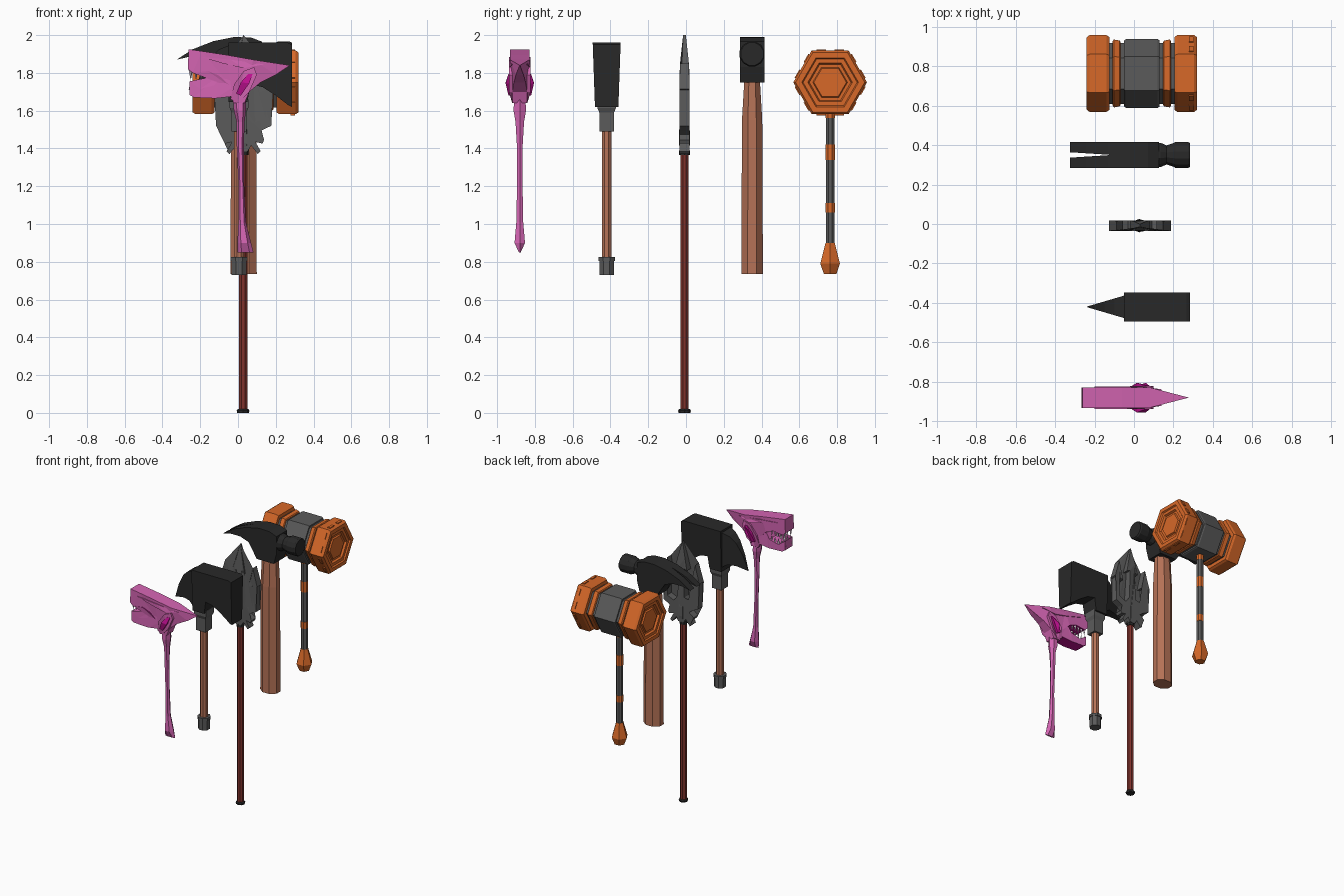
import bpy, bmesh, math
from mathutils import Matrix, Vector

if "Cube" in bpy.data.objects:
    bpy.data.objects.remove(bpy.data.objects["Cube"])


def material(name, r, g, b):
    m = bpy.data.materials.new(name)
    m.diffuse_color = (r, g, b, 1)
    m.use_nodes = True
    m.node_tree.nodes["Principled BSDF"].inputs["Base Color"].default_value = m.diffuse_color
    return m


PINK = material("pink", 0.66, 0.13, 0.45)
MAGENTA = material("magenta", 0.52, 0.005, 0.28)
TOOTH = material("pale_tooth", 0.80, 0.62, 0.76)
BLACK = material("black_steel", 0.022, 0.022, 0.022)
GREY = material("grey_steel", 0.105, 0.105, 0.105)
ORANGE = material("orange", 0.68, 0.14, 0.022)
BROWN = material("brown_wood", 0.47, 0.17, 0.095)
RED = material("red_wood", 0.21, 0.032, 0.025)


def finish(name, bm, *mats):
    bmesh.ops.recalc_face_normals(bm, faces=bm.faces)
    me = bpy.data.meshes.new(name)
    bm.to_mesh(me)
    bm.free()
    for m in mats:
        me.materials.append(m)
    ob = bpy.data.objects.new(name, me)
    bpy.context.collection.objects.link(ob)
    return ob


def loft(name, mat, rings, n, c, axis="z", phase=0.0):
    """Rings of (t, ra, rb, shift) along an axis; ends are capped."""
    bm = bmesh.new()
    loops = []
    for ring in rings:
        t, ra = ring[0], ring[1]
        rb = ring[2] if len(ring) > 2 else ra
        sh = ring[3] if len(ring) > 3 else 0
        loop = []
        for i in range(n):
            k = 2 * math.pi * i / n + phase
            a, b = ra * math.cos(k) + sh, rb * math.sin(k)
            p = (c[0] + a, c[1] + b, t) if axis == "z" else (t, c[0] + a, c[1] + b)
            loop.append(bm.verts.new(p))
        loops.append(loop)
    for p, q in zip(loops, loops[1:]):
        for i in range(n):
            j = (i + 1) % n
            bm.faces.new((p[i], p[j], q[j], q[i]))
    bm.faces.new(loops[0])
    bm.faces.new(loops[-1])
    return finish(name, bm, mat)


def prism(name, mats, pts, y, half, rule=None):
    """Side profile in x-z, with half thickness given by half(x, z)."""
    bm = bmesh.new()
    a = [bm.verts.new((x, y - half(x, z), z)) for x, z in pts]
    b = [bm.verts.new((x, y + half(x, z), z)) for x, z in pts]
    caps = [bm.faces.new(a), bm.faces.new(b)]
    n = len(pts)
    for i in range(n):
        j = (i + 1) % n
        bm.faces.new((a[i], a[j], b[j], b[i]))
    bmesh.ops.triangulate(bm, faces=caps)
    bmesh.ops.recalc_face_normals(bm, faces=bm.faces)
    if rule:
        for f in bm.faces:
            f.normal_update()
            f.material_index = int(rule(f))
    return finish(name, bm, *mats)


# ---------------- shark-headed axe ----------------
SY = -0.88
prism("shark_upper_head", (PINK, MAGENTA),
      [(-.262, 1.925), (-.19, 1.915), (-.06, 1.895), (.08, 1.87), (.275, 1.84), (.20, 1.79),
       (.12, 1.75), (.06, 1.70), (.035, 1.64), (-.025, 1.64), (-.03, 1.72), (-.10, 1.785),
       (-.16, 1.81), (-.24, 1.80), (-.265, 1.82)], SY,
      lambda x, z: .052 * min(1, (.278 - x) / .20) * (1 if z > 1.75 else .75),
      lambda f: f.normal.z < -.6 and f.calc_center_median().x < -.06)
prism("shark_lower_jaw", (PINK, MAGENTA),
      [(-.258, 1.755), (-.258, 1.685), (-.235, 1.67), (-.12, 1.665), (-.03, 1.675), (.0, 1.74),
       (-.09, 1.79), (-.125, 1.735), (-.20, 1.715)], SY,
      lambda x, z: .046 if x < -.1 else .042,
      lambda f: f.normal.z > .5 and abs(f.normal.y) < .5)
# brow ridge running back into the crest
prism("shark_brow_ridge", (PINK,),
      [(-.20, 1.885), (-.04, 1.87), (.14, 1.845), (.03, 1.825), (-.08, 1.85)], SY,
      lambda x, z: .057 if x < .05 else .042)
prism("shark_gill_frame", (PINK,),
      [(-.04, 1.66), (.0, 1.64), (.06, 1.70), (.10, 1.79), (.085, 1.83), (.03, 1.81), (-.02, 1.74)], SY,
      lambda x, z: .058 if z > 1.67 else .040)
prism("shark_gill_inset", (MAGENTA,),
      [(-.01, 1.69), (.015, 1.68), (.06, 1.745), (.078, 1.795), (.055, 1.795), (.015, 1.75)], SY,
      lambda x, z: .075 if 1.7 < z < 1.79 else .060)
# teeth in two rows on each jaw
bm = bmesh.new()
for side in (-1, 1):
    for i in range(5):
        for up in (0, 1):
            x = -.25 + i * .028
            z = (1.79, 1.735)[up]
            rot = Matrix.Rotation(0 if up else math.pi, 4, "X")
            bmesh.ops.create_cone(bm, cap_ends=True, segments=4, radius1=.011, radius2=.001, depth=.05,
                                  matrix=Matrix.Translation((x, SY + side * .034, z)) @ rot)
finish("shark_teeth", bm, TOOTH)
loft("shark_handle", PINK,
     [(.85, .042, .006, .022), (.90, .036, .032, .015), (1.01, .02, .021, .004), (1.2, .015, .017, 0),
      (1.42, .019, .018, -.006), (1.54, .021, .026, -.004), (1.60, .032, .038, -.008),
      (1.68, .036, .034, -.010)], 6, (.018, SY))

# ---------------- war axe ----------------
AY = -0.42
block_half = lambda x, z: .062 + .012 * (z - 1.62) / .34
prism("axe_block", (BLACK,),
      [(-.05, 1.96), (.265, 1.96), (.285, 1.95), (.285, 1.62), (.265, 1.63), (.20, 1.68), (.13, 1.725),
       (.065, 1.74), (.05, 1.645), (-.05, 1.645)], AY, block_half)
prism("axe_blade", (BLACK,),
      [(-.05, 1.945), (-.10, 1.925), (-.15, 1.88), (-.20, 1.79), (-.237, 1.68), (-.15, 1.705),
       (-.09, 1.705), (-.05, 1.68)], AY, lambda x, z: .056 * (x + .24) / .19 + .001)
Q = math.pi / 4
loft("axe_socket", GREY, [(1.49, .055), (1.59, .055), (1.615, .07), (1.66, .07)], 4, (.005, AY), phase=Q)
loft("axe_handle", BROWN, [(.80, .028), (1.52, .028)], 8, (.005, AY), phase=Q / 2)
loft("axe_pommel", GREY, [(.73, .042), (.805, .042), (.805, .048), (.825, .048)], 8, (.005, AY), phase=Q / 2)

# ---------------- trident ----------------
TX, TY = .03, -.008
half_outline = [(.022, 1.385), (.04, 1.415), (.075, 1.37), (.09, 1.385), (.062, 1.435), (.10, 1.425),
                (.108, 1.445), (.07, 1.475), (.095, 1.495), (.146, 1.52), (.146, 1.71), (.157, 1.715),
                (.118, 1.85), (.085, 1.70), (.116, 1.71), (.116, 1.56), (.06, 1.535), (.028, 1.58),
                (.022, 1.80), (.05, 1.79), (.03, 1.88)]
outline = ([(TX + u, z) for u, z in half_outline] + [(TX, 2.0)]
           + [(TX - u, z) for u, z in reversed(half_outline)])
prism("trident_head", (GREY,), outline, TY,
      lambda x, z: .027 if z < 1.82 else max(.006, .027 - .11 * (z - 1.82)))
loft("trident_hub", GREY, [(1.385, .028), (1.43, .034), (1.50, .032), (1.58, .022)], 6, (TX, TY))
loft("trident_shaft", RED, [(.01, .024), (1.375, .024)], 8, (TX - .003, TY), phase=Q / 2)
loft("trident_butt_cap", BLACK, [(0, .031), (.012, .034), (.02, .028)], 8, (TX - .003, TY))
loft("trident_collar", BLACK, [(1.365, .028), (1.388, .028)], 8, (TX - .003, TY))

# ---------------- claw hammer ----------------
HY = .35
claw = prism("hammer_claw_body", (BLACK,),
             [(-.325, 1.87), (-.24, 1.925), (-.13, 1.968), (-.02, 1.99), (.07, 1.987), (.127, 1.965),
              (.127, 1.83), (.105, 1.75), (-.04, 1.75), (-.06, 1.80), (-.11, 1.86), (-.18, 1.885),
              (-.26, 1.885)], HY, lambda x, z: .065)
# wedge that cuts the slot between the claws
bm = bmesh.new()
lo, hi = [[bm.verts.new(p) for p in ((-.36, HY - .016, z), (-.36, HY + .016, z), (-.11, HY, z))]
          for z in (1.7, 2.1)]
bm.faces.new(lo)
bm.faces.new(hi)
for i in range(3):
    j = (i + 1) % 3
    bm.faces.new((lo[i], lo[j], hi[j], hi[i]))
cutter = finish("claw_slot_cutter", bm)
cutter.hide_render = True
mod = claw.modifiers.new("slot", "BOOLEAN")
mod.operation, mod.object, mod.solver = "DIFFERENCE", cutter, "EXACT"
bpy.context.view_layer.objects.active = claw
bpy.ops.object.modifier_apply(modifier="slot")
bpy.data.objects.remove(cutter)
loft("hammer_face", BLACK,
     [(.115, .064), (.135, .064), (.165, .050), (.20, .062), (.21, .068), (.275, .068), (.285, .062)],
     12, (HY, 1.90), "x", math.pi / 12)
loft("hammer_handle", BROWN, [(.735, .075, .062), (1.55, .073, .058), (1.77, .064, .044)],
     8, (.03, HY), phase=Q / 2)

# ---------------- giant mallet ----------------
MX, MY, MZ = .04, .763, 1.75
for s, side in ((-1, "left"), (1, "right")):
    def along(rings):
        return [(MX + s * u, r) for u, r in rings]
    loft("mallet_cap_" + side, ORANGE,
         along([(.165, .15), (.165, .185), (.18, .195), (.265, .195), (.28, .183), (.28, .150), (.270, .143),
                (.270, .118), (.255, .110), (.255, .092), (.266, .086)]), 6, (MY, MZ), "x")
    loft("mallet_collar_" + side, GREY, along([(.08, .155), (.17, .155)]), 6, (MY, MZ), "x")
    loft("mallet_band_" + side, ORANGE, along([(.108, .160), (.113, .167), (.142, .172), (.148, .163)]),
         6, (MY, MZ), "x")
loft("mallet_core", GREY, [(MX - .09, .168), (MX - .08, .174), (MX + .08, .174), (MX + .09, .168)],
     6, (MY, MZ), "x")
# small raised lugs around the striking end
bm = bmesh.new()
for i in range(6):
    turn = Matrix.Rotation(i * math.pi / 3, 4, "X")
    for off in (-.048, .048):
        m = Matrix.Translation((MX + .25, MY, MZ)) @ turn @ Matrix.Translation((0, off, .170))
        bmesh.ops.create_cube(bm, size=1, matrix=m @ Matrix.Diagonal((.022, .05, .010, 1)))
finish("mallet_lugs", bm, ORANGE)
# banded handle and pommel
for i, (z0, z1, m) in enumerate(((.89, 1.06, GREY), (1.06, 1.11, ORANGE), (1.11, 1.34, GREY),
                                 (1.34, 1.42, ORANGE), (1.42, 1.56, GREY), (1.56, 1.62, ORANGE))):
    r = .027 if m is ORANGE else .025
    loft("mallet_handle_%d" % i, m, [(z0, r), (z1, r)], 8, (.03, MY), phase=Q / 2)
loft("mallet_pommel", ORANGE, [(.735, .038), (.79, .060), (.90, .028)], 6, (.03, MY))
